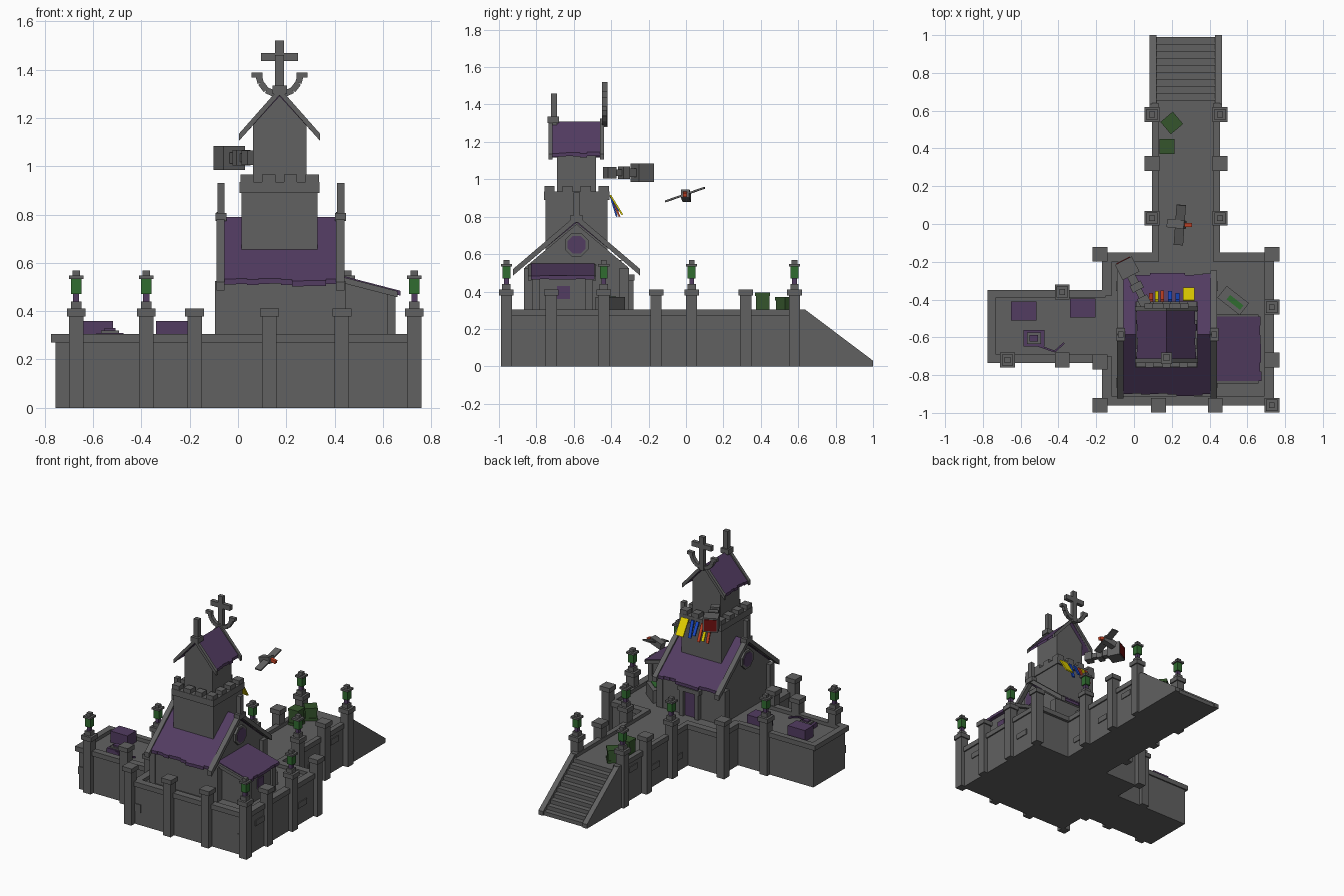
import bpy, bmesh, random
from math import radians
from mathutils import Vector, Matrix

cube = bpy.data.objects.get("Cube")
if cube:
    bpy.data.objects.remove(cube)
rng = random.Random(4)


def material(name, rgb):
    m = bpy.data.materials.new(name)
    m.use_nodes = True
    m.diffuse_color = (*rgb, 1)
    m.node_tree.nodes["Principled BSDF"].inputs["Base Color"].default_value = (*rgb, 1)
    return m


STONE = material("grey stone", (0.12, 0.12, 0.12))
PURPLE = material("purple slate", (0.085, 0.045, 0.12))
GREEN = material("lantern green", (0.03, 0.15, 0.03))
MOSS = material("crate green", (0.035, 0.09, 0.025))
YELLOW = material("yellow", (0.9, 0.75, 0.0))
BLUE = material("blue", (0.01, 0.07, 0.6))
RED = material("dark red", (0.16, 0.005, 0.005))
ORANGE = material("orange red", (0.6, 0.06, 0.02))


def finish(name, mat, bm, matrix=None):
    bmesh.ops.recalc_face_normals(bm, faces=bm.faces)
    mesh = bpy.data.meshes.new(name)
    bm.to_mesh(mesh)
    bm.free()
    mesh.materials.append(mat)
    ob = bpy.data.objects.new(name, mesh)
    if matrix:
        ob.matrix_world = matrix
    bpy.context.collection.objects.link(ob)
    return ob


def block(name, mat, center, size, turn=0):
    """Box given by centre and size, turned about z."""
    bm = bmesh.new()
    bmesh.ops.create_cube(bm, size=1)
    bmesh.ops.scale(bm, vec=size, verts=bm.verts)
    return finish(name, mat, bm, Matrix.Translation(center) @ Matrix.Rotation(radians(turn), 4, 'Z'))


def box(name, mat, x, y, z):
    """Box given by three ranges."""
    r = (x, y, z)
    return block(name, mat, [(a + b) / 2 for a, b in r], [b - a for a, b in r])


def prism(name, mat, axis, pts, a, b):
    """Profile in the plane across the axis, extruded from a to b."""
    bm = bmesh.new()
    place = (lambda p: (a, *p)) if axis == 'x' else (lambda p: (p[0], a, p[1]))
    face = bm.faces.new([bm.verts.new(place(p)) for p in pts])
    top = bmesh.ops.extrude_face_region(bm, geom=[face])["geom"]
    move = (b - a, 0, 0) if axis == 'x' else (0, b - a, 0)
    bmesh.ops.translate(bm, vec=move, verts=[v for v in top if isinstance(v, bmesh.types.BMVert)])
    return finish(name, mat, bm)


def beam(name, mat, p, q, w, h):
    """Square bar between two points."""
    p, q = Vector(p), Vector(q)
    ob = block(name, mat, (0, 0, 0), (w, h, (q - p).length))
    ob.matrix_world = Matrix.Translation((p + q) / 2) @ (q - p).to_track_quat('Z', 'Y').to_matrix().to_4x4()
    return ob


def slope(name, mat, axis, top, low, thick, a, b, slats=1, rag=0.0):
    """Sloping slab made of slats with a ragged lower edge."""
    step = (b - a) / slats
    for i in range(slats):
        k = 1 + rng.uniform(-rag, rag)
        end = (top[0] + (low[0] - top[0]) * k, top[1] + (low[1] - top[1]) * k)
        pts = [top, end, (end[0], end[1] - thick), (top[0], top[1] - thick)]
        prism(name, mat, axis, pts, a + i * step, a + (i + 1) * step)


# Raised terraces and paving
F = 0.28
box("main_terrace", STONE, (-0.16, 0.73), (-0.95, -0.17), (0, F))
box("side_terrace", STONE, (-0.755, -0.16), (-0.72, -0.36), (0, F))
box("walkway", STONE, (0.105, 0.445), (-0.17, 0.64), (0, F))

# Parapet rims
for x, y in [((-0.17, 0.74), (-0.96, -0.91)), ((0.69, 0.74), (-0.96, -0.16)),
             ((-0.17, -0.12), (-0.96, -0.70)), ((-0.17, -0.12), (-0.38, -0.16)),
             ((-0.17, 0.13), (-0.20, -0.15)), ((0.42, 0.74), (-0.20, -0.15)),
             ((-0.775, -0.15), (-0.735, -0.69)), ((-0.775, -0.15), (-0.39, -0.35)),
             ((-0.775, -0.73), (-0.735, -0.35)),
             ((0.095, 0.13), (-0.17, 0.64)), ((0.42, 0.455), (-0.17, 0.64))]:
    box("parapet", STONE, x, y, (F - 0.01, 0.305))

# Stairs with sloping side walls
steps = 10
for i in range(steps):
    box("step", STONE, (0.11, 0.44), (0.62 + i * 0.037, 0.62 + (i + 1) * 0.037), (0, F - i * 0.028))
for x in (0.083, 0.43):
    prism("stair_side", STONE, 'x', [(0.6, 0), (0.6, 0.305), (0.635, 0.305), (1, 0.03), (1, 0)], x, x + 0.037)


def lantern(x, y):
    block("lantern_foot", STONE, (x, y, 0.425), (0.045, 0.045, 0.03))
    block("lantern_stem", PURPLE, (x, y, 0.455), (0.025, 0.025, 0.035))
    block("lantern_glow", GREEN, (x, y, 0.503), (0.042, 0.042, 0.065))
    block("lantern_lid", STONE, (x, y, 0.54), (0.06, 0.06, 0.014))
    block("lantern_knob", STONE, (x, y, 0.556), (0.03, 0.03, 0.024))


def pillar(x, y, lit):
    block("pillar", STONE, (x, y, 0.19), (0.06, 0.06, 0.38))
    block("pillar_cap", STONE, (x, y, 0.395), (0.078, 0.078, 0.032))
    if lit:
        lantern(x, y)


for x, y, lit in [(-0.18, -0.96, 0), (0.13, -0.96, 0), (0.43, -0.96, 0), (0.73, -0.96, 1),
                  (0.73, -0.72, 0), (0.73, -0.44, 1), (0.73, -0.16, 0), (-0.18, -0.16, 0),
                  (-0.67, -0.72, 1), (-0.38, -0.72, 0), (-0.38, -0.36, 1), (-0.18, -0.73, 0)]:
    pillar(x, y, lit)
for x in (0.095, 0.455):
    for y, lit in ((0.03, 1), (0.32, 0), (0.58, 1)):
        pillar(x, y, lit)

# Loose bricks standing proud of the walls
for x, z in ((-0.73, 0.135), (-0.125, 0.12), (0.69, 0.12)):
    y = -0.72 if x < -0.2 else -0.95
    block("brick", STONE, (x, y, z), (0.05, 0.012, 0.055))
for y, z in ((-0.8, 0.2), (-0.32, 0.14)):
    block("brick", STONE, (0.73, y, z), (0.012, 0.1, 0.04))
for y, z in ((0.2, 0.14), (0.45, 0.22), (-0.06, 0.1)):
    for x in (0.105, 0.445):
        block("brick", STONE, (x, y, z), (0.012, 0.09, 0.04))

# Chapel hall with gabled roof
MID = -0.585
prism("hall_walls", STONE, 'x', [(-0.86, F), (-0.86, 0.53), (MID, 0.76), (-0.31, 0.53), (-0.31, F)], -0.065, 0.42)
for s in (-1, 1):
    slope("hall_roof", PURPLE, 'x', (MID, 0.79), (MID + s * 0.32, 0.53), 0.022, -0.055, 0.41, 10, 0.025)
    for x in (-0.09, 0.405):
        slope("gable_trim", STONE, 'x', (MID, 0.81), (MID + s * 0.34, 0.52), 0.035, x, x + 0.035)
        block("corner_post", STONE, (x + 0.0175, MID + s * 0.255, 0.40), (0.045, 0.05, 0.25))
for x in (-0.07, 0.425):
    block("gable_finial", STONE, (x, MID, 0.85), (0.03, 0.034, 0.16))
    block("finial_collar", STONE, (x, MID, 0.79), (0.045, 0.07, 0.035))


def disc(name, mat, x, r, depth):
    bm = bmesh.new()
    bmesh.ops.create_cone(bm, cap_ends=True, segments=8, radius1=r, radius2=r, depth=depth)
    turn = Matrix.Rotation(radians(90), 4, 'Y') @ Matrix.Rotation(radians(22.5), 4, 'Z')
    finish(name, mat, bm, Matrix.Translation((x, MID, 0.65)) @ turn)


for x in (-0.065, 0.42):
    disc("round_window_frame", STONE, x, 0.068, 0.03)
    disc("round_window_glass", PURPLE, x, 0.052, 0.038)

# Doorway at the back
box("door", PURPLE, (0.13, 0.22), (-0.31, -0.302), (F, 0.46))
for x in (0.115, 0.235):
    block("door_jamb", STONE, (x, -0.30, 0.375), (0.03, 0.04, 0.2))
box("door_lintel", STONE, (0.09, 0.26), (-0.32, -0.275), (0.46, 0.49))

# Lean-to
prism("lean_to_walls", STONE, 'y', [(0.41, F), (0.41, 0.53), (0.635, 0.48), (0.635, F)], -0.81, -0.51)
slope("lean_to_roof", PURPLE, 'y', (0.42, 0.55), (0.67, 0.485), 0.02, -0.83, -0.49, 7, 0.02)
for y in (-0.845, -0.5):
    slope("lean_to_trim", STONE, 'y', (0.42, 0.545), (0.66, 0.483), 0.025, y, y + 0.02)
for y in (-0.80, -0.52):
    block("lean_to_post", STONE, (0.635, y, 0.38), (0.035, 0.04, 0.2))
box("lean_to_window", PURPLE, (0.634, 0.641), (-0.69, -0.62), (0.36, 0.43))

# Bell tower
TX = 0.172
box("tower_base", STONE, (0.015, 0.33), (-0.75, -0.42), (0.5, 0.9))
box("tower_crown", STONE, (0.007, 0.337), (-0.76, -0.41), (0.89, 0.935))
for i in range(4):
    for j in range(4):
        if i in (0, 3) or j in (0, 3):
            block("merlon", STONE, (0.037 + i * 0.09, -0.73 + j * 0.097, 0.945), (0.055, 0.055, 0.04))
prism("tower_shaft", STONE, 'y', [(0.062, 0.9), (0.062, 1.17), (TX, 1.29), (0.283, 1.17), (0.283, 0.9)], -0.69, -0.48)
for s in (-1, 1):
    slope("tower_roof", PURPLE, 'y', (TX, 1.31), (TX + s * 0.155, 1.14), 0.02, -0.715, -0.455, 7, 0.03)
    for y in (-0.735, -0.46):
        slope("tower_gable_trim", STONE, 'y', (TX, 1.325), (TX + s * 0.168, 1.135), 0.03, y, y + 0.022)
    # Curled horns beside the cross
    curl = [(0.02, 1.30), (0.055, 1.315), (0.078, 1.345), (0.088, 1.38)]
    for (a, b), (c, d) in zip(curl, curl[1:]):
        beam("gable_horn", STONE, (TX + s * a, -0.435, b), (TX + s * c, -0.435, d), 0.026, 0.026)
    block("horn_tip", STONE, (TX + s * 0.093, -0.435, 1.378), (0.045, 0.026, 0.022))
box("cross_upright", STONE, (TX - 0.018, TX + 0.018), (-0.448, -0.42), (1.28, 1.52))
box("cross_arm", STONE, (TX - 0.077, TX + 0.077), (-0.448, -0.42), (1.435, 1.47))
box("front_finial", STONE, (TX - 0.018, TX + 0.018), (-0.722, -0.69), (1.29, 1.46))
box("front_finial_collar", STONE, (TX - 0.03, TX + 0.03), (-0.74, -0.68), (1.30, 1.335))

# Horn-like projection reaching out from the tower
start, out = Vector((0.065, -0.43, 1.035)), Vector((-0.46, 0.89, 0))
for a, b, w in ((0, 0.05, 0.06), (0.04, 0.12, 0.035), (0.09, 0.13, 0.065), (0.13, 0.18, 0.045), (0.175, 0.265, 0.10)):
    beam("tower_spout", STONE, start + out * a, start + out * b, w, w)
beam("spout_mouth", RED, start + out * 0.264, start + out * 0.269, 0.08, 0.08)

# Coloured streamers behind the tower
for x, w, y, z, mat in ((0.29, 0.06, -0.34, 0.81, YELLOW), (0.23, 0.022, -0.37, 0.80, BLUE),
                        (0.19, 0.022, -0.36, 0.83, BLUE), (0.15, 0.02, -0.355, 0.80, ORANGE),
                        (0.12, 0.02, -0.36, 0.81, YELLOW), (0.09, 0.02, -0.37, 0.80, ORANGE)):
    beam("streamer", mat, (x, -0.405, 0.915), (x, y, z), w, 0.009)

# Hovering bird
beam("bird_body", STONE, (0.18, 0.005, 0.90), (0.27, -0.005, 0.925), 0.045, 0.045)
beam("bird_beak", ORANGE, (0.265, -0.005, 0.925), (0.305, -0.005, 0.915), 0.022, 0.022)
beam("bird_wings", STONE, (0.235, -0.11, 0.882), (0.25, 0.10, 0.955), 0.05, 0.01)

# Crates
for x, y, s, h, turn in ((0.20, 0.535, 0.085, 0.09, 40), (0.175, 0.41, 0.08, 0.115, 0)):
    block("crate", MOSS, (x, y, F + h / 2), (s - 0.008, s - 0.008, h - 0.006), turn)
    for z in (F + 0.009, F + h - 0.009):
        block("crate_band", MOSS, (x, y, z), (s, s, 0.018), turn)

# Tombs and open coffin
for x, y in ((-0.585, -0.46), (-0.272, -0.445)):
    block("tomb", PURPLE, (x, y, 0.32), (0.135, 0.10, 0.08))
block("grave_plinth", PURPLE, (-0.53, -0.605, 0.295), (0.11, 0.085, 0.03))
block("grave_slab", STONE, (-0.53, -0.605, 0.315), (0.075, 0.06, 0.012))
block("grave_top", PURPLE, (-0.53, -0.605, 0.325), (0.045, 0.035, 0.012))
beam("spade_handle", PURPLE, (-0.52, -0.64, 0.30), (-0.42, -0.675, 0.295), 0.01, 0.01)
beam("spade_fork", PURPLE, (-0.42, -0.675, 0.295), (-0.37, -0.63, 0.295), 0.01, 0.01)
block("coffin", STONE, (0.525, -0.405, 0.325), (0.15, 0.08, 0.09), -38)
block("coffin_glow", GREEN, (0.535, -0.415, 0.371), (0.09, 0.03, 0.006), -38)
